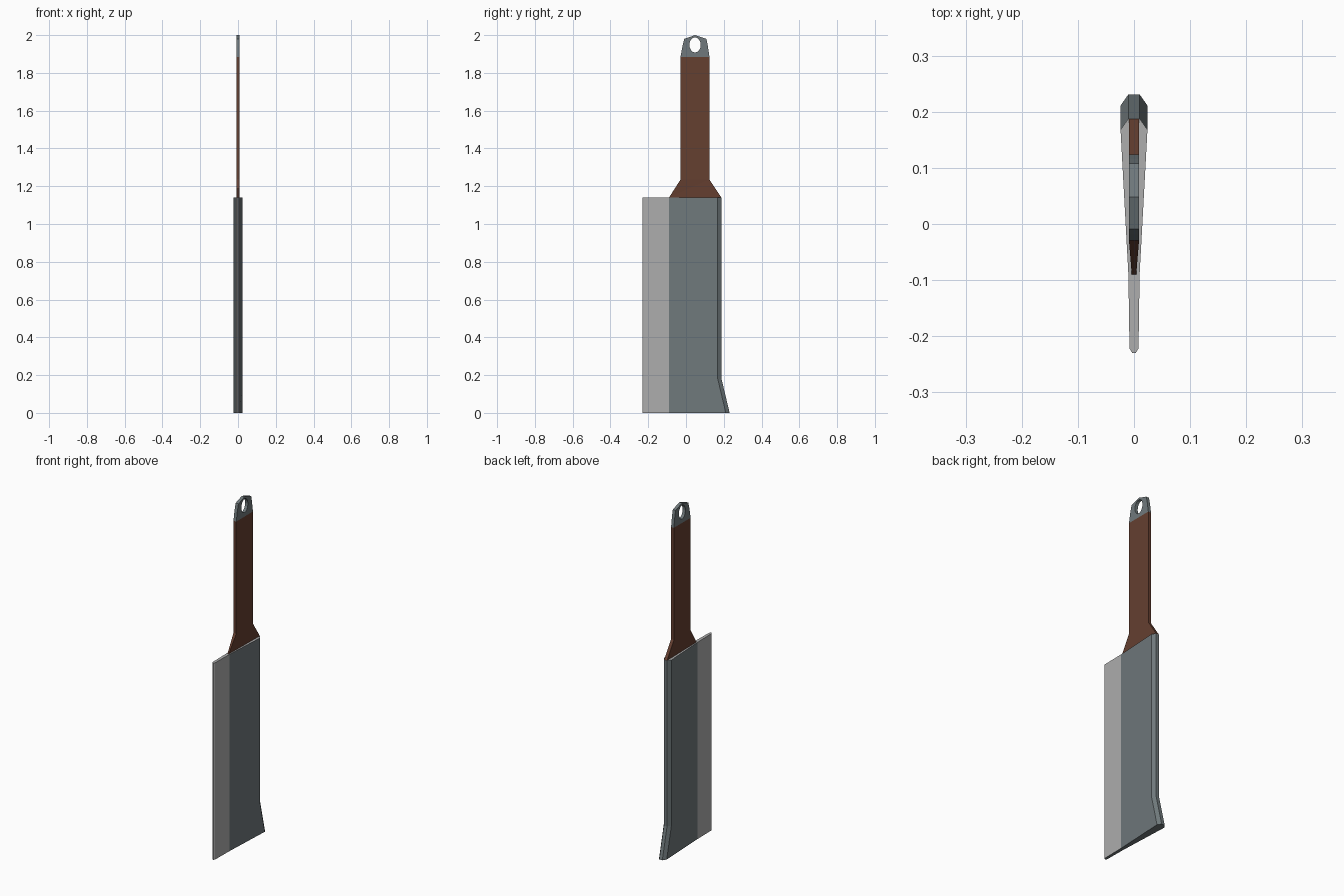
import bpy
import bmesh
import math

cube = bpy.data.objects.get("Cube")
if cube:
    bpy.data.objects.remove(cube, do_unlink=True)


def make_material(name, rgb):
    mat = bpy.data.materials.new(name)
    mat.use_nodes = True
    color = (*rgb, 1)
    mat.diffuse_color = color
    mat.node_tree.nodes["Principled BSDF"].inputs["Base Color"].default_value = color
    return mat


steel = make_material("dark steel", (0.16, 0.19, 0.2))
ground = make_material("ground edge grey", (0.42, 0.42, 0.42))
wood = make_material("brown wood", (0.13, 0.05, 0.03))


def finish(name, bm, mats):
    bmesh.ops.recalc_face_normals(bm, faces=bm.faces)
    mesh = bpy.data.meshes.new(name)
    bm.to_mesh(mesh)
    bm.free()
    for mat in mats:
        mesh.materials.append(mat)
    obj = bpy.data.objects.new(name, mesh)
    bpy.context.collection.objects.link(obj)
    return obj


TOP = 1.14      # top of the blade
BEVEL = -0.09   # where the ground edge meets the steel


# Blade: a wedge section lofted upwards, with the spine kicked back at the toe
def blade_ring(bm, z, kick):
    half = [(-0.23, 0.003), (-0.222, 0.008), (BEVEL, 0.01),
            (0.168 + kick, 0.024), (0.188 + kick, 0.01)]
    outline = half + [(y, -x) for y, x in reversed(half)]
    return [bm.verts.new((x, y, z)) for y, x in outline]


bm = bmesh.new()
rings = [blade_ring(bm, 0, 0.043), blade_ring(bm, 0.18, 0), blade_ring(bm, TOP, 0)]
for low, high in zip(rings, rings[1:]):
    for i in range(len(low)):
        j = (i + 1) % len(low)
        bm.faces.new((low[i], low[j], high[j], high[i]))
bm.faces.new(rings[0])
bm.faces.new(rings[-1])
for face in bm.faces:
    on_top = min(v.co.z for v in face.verts) > TOP - 0.01
    on_edge = max(v.co.y for v in face.verts) < BEVEL + 0.01
    face.material_index = 1 if on_top or on_edge else 0
finish("blade", bm, [steel, ground])

# Handle: flat grip that flares into the blade and thins at its front foot
THICK = 0.009
FRONT, BACK, GRIP_TOP = -0.029, 0.124, 1.885
profile = [(BEVEL, TOP, 0.004), (0.187, TOP, THICK), (BACK, 1.235, THICK),
           (BACK, GRIP_TOP, THICK), (FRONT, GRIP_TOP, THICK), (FRONT, 1.235, THICK)]
bm = bmesh.new()
sides = [[bm.verts.new((s * t, y, z)) for y, z, t in profile] for s in (-1, 1)]
for side in sides:
    # flare and grip are separate faces so the flare can taper
    bm.faces.new([side[i] for i in (0, 1, 2)])
    bm.faces.new([side[i] for i in (0, 2, 5)])
    bm.faces.new([side[i] for i in (2, 3, 4, 5)])
for i in range(len(profile)):
    j = (i + 1) % len(profile)
    bm.faces.new((sides[0][i], sides[0][j], sides[1][j], sides[1][i]))
finish("handle", bm, [wood])

# Hanging tab: tapered steel cap with an oval hole
MID = 0.048
corners = [(MID, GRIP_TOP), (BACK, GRIP_TOP), (0.116, 1.94), (0.108, 1.98),
           (MID, 2.0), (-0.009, 1.98), (-0.019, 1.94), (FRONT, GRIP_TOP)]
outer = []
for a, b in zip(corners, corners[1:] + corners[:1]):
    outer += [a, ((a[0] + b[0]) / 2, (a[1] + b[1]) / 2)]
count = len(outer)
hole = []
for i in range(count):
    angle = 2 * math.pi * i / count - math.pi / 2
    hole.append((MID + 0.03 * math.cos(angle), 1.948 + 0.04 * math.sin(angle)))

bm = bmesh.new()
loops = [[bm.verts.new((x, y, z)) for y, z in pts]
         for x, pts in ((-THICK, outer), (THICK, outer), (THICK, hole), (-THICK, hole))]
for a, b in zip(loops, loops[1:] + loops[:1]):
    for i in range(count):
        j = (i + 1) % count
        bm.faces.new((a[i], a[j], b[j], b[i]))
finish("hanging_tab", bm, [steel])
